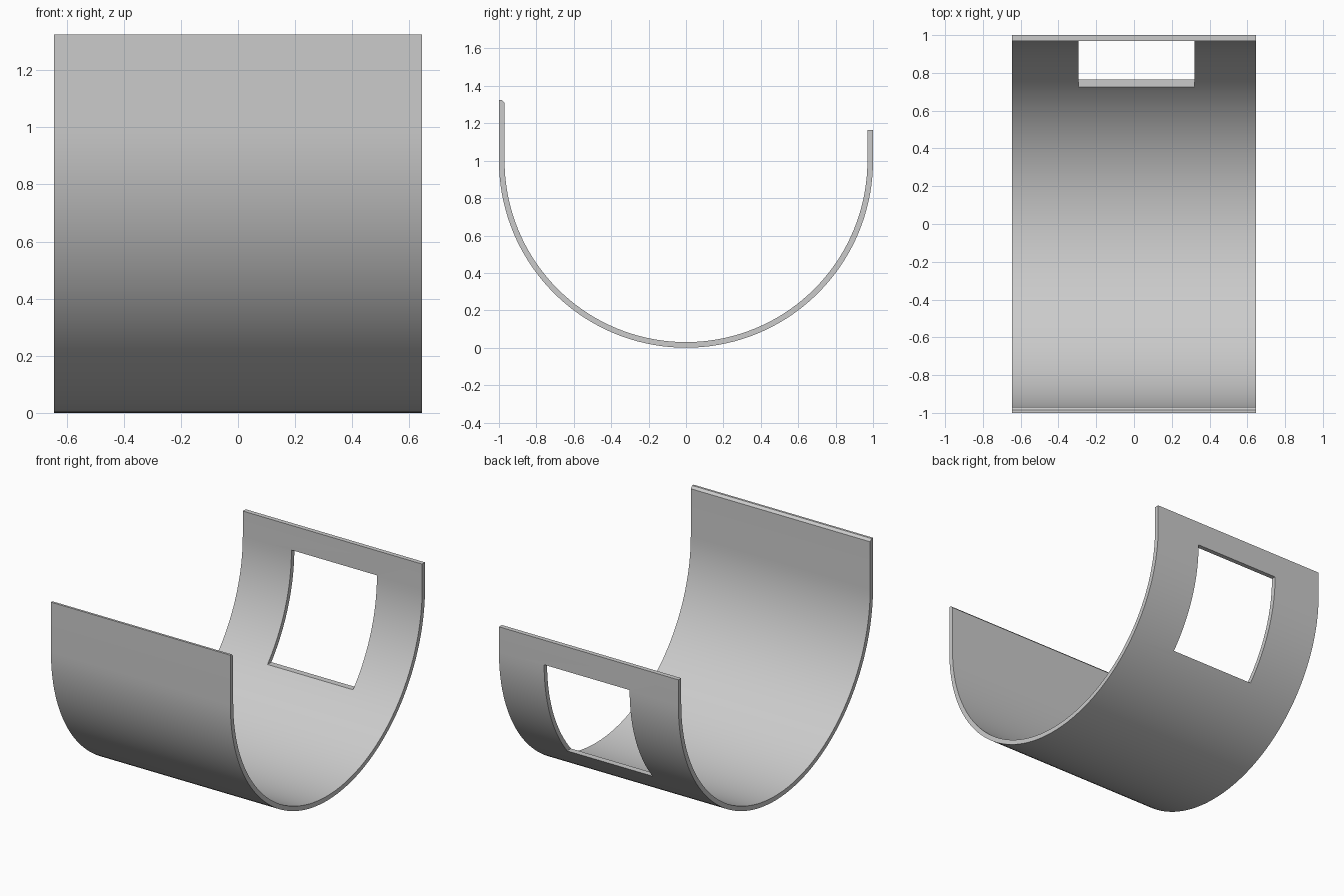
import bpy, bmesh
from math import cos, sin, pi

if "Cube" in bpy.data.objects:
    bpy.data.objects.remove(bpy.data.objects["Cube"])

HALF_W = 0.645
R_OUT, R_IN = 1.0, 0.97
FRONT_TOP, BACK_TOP = 1.325, 1.165
SEGS = 72


def arc(radius, start, end):
    """Points of the lower half circle as (y, z), centred on z = 1."""
    return [(radius * cos(start + (end - start) * i / SEGS),
             1 + radius * sin(start + (end - start) * i / SEGS))
            for i in range(SEGS + 1)]


# Curved sheet: U profile with a bevelled front lip, extruded along x
profile = ([(-R_OUT, FRONT_TOP)] + arc(R_OUT, pi, 2 * pi)
           + [(R_OUT, BACK_TOP), (R_IN, BACK_TOP)] + arc(R_IN, 2 * pi, pi)
           + [(-R_IN, FRONT_TOP - 0.015), (-R_IN - 0.015, FRONT_TOP)])
bm = bmesh.new()
face = bm.faces.new([bm.verts.new((-HALF_W, y, z)) for y, z in profile])
ext = bmesh.ops.extrude_face_region(bm, geom=[face])
bmesh.ops.translate(bm, vec=(2 * HALF_W, 0, 0),
                    verts=[g for g in ext["geom"] if isinstance(g, bmesh.types.BMVert)])
bmesh.ops.recalc_face_normals(bm, faces=bm.faces)
mesh = bpy.data.meshes.new("curved_sheet")
bm.to_mesh(mesh)
bm.free()
sheet = bpy.data.objects.new("curved_sheet", mesh)
bpy.context.collection.objects.link(sheet)

# Rectangular window in the back wall
x0, x1, z0, z1 = -0.295, 0.32, 0.355, 1.005
bpy.ops.mesh.primitive_cube_add(size=1, location=((x0 + x1) / 2, 0.85, (z0 + z1) / 2))
cutter = bpy.context.object
cutter.name = "window_cutter"
cutter.scale = (x1 - x0, 0.7, z1 - z0)
cutter.hide_render = True

bpy.ops.object.select_all(action='DESELECT')
sheet.select_set(True)
bpy.context.view_layer.objects.active = sheet
cut = sheet.modifiers.new("window", 'BOOLEAN')
cut.operation = 'DIFFERENCE'
cut.solver = 'EXACT'
cut.object = cutter
bpy.ops.object.modifier_apply(modifier=cut.name)
bpy.data.objects.remove(cutter)

bpy.ops.object.shade_smooth_by_angle(angle=0.5)
